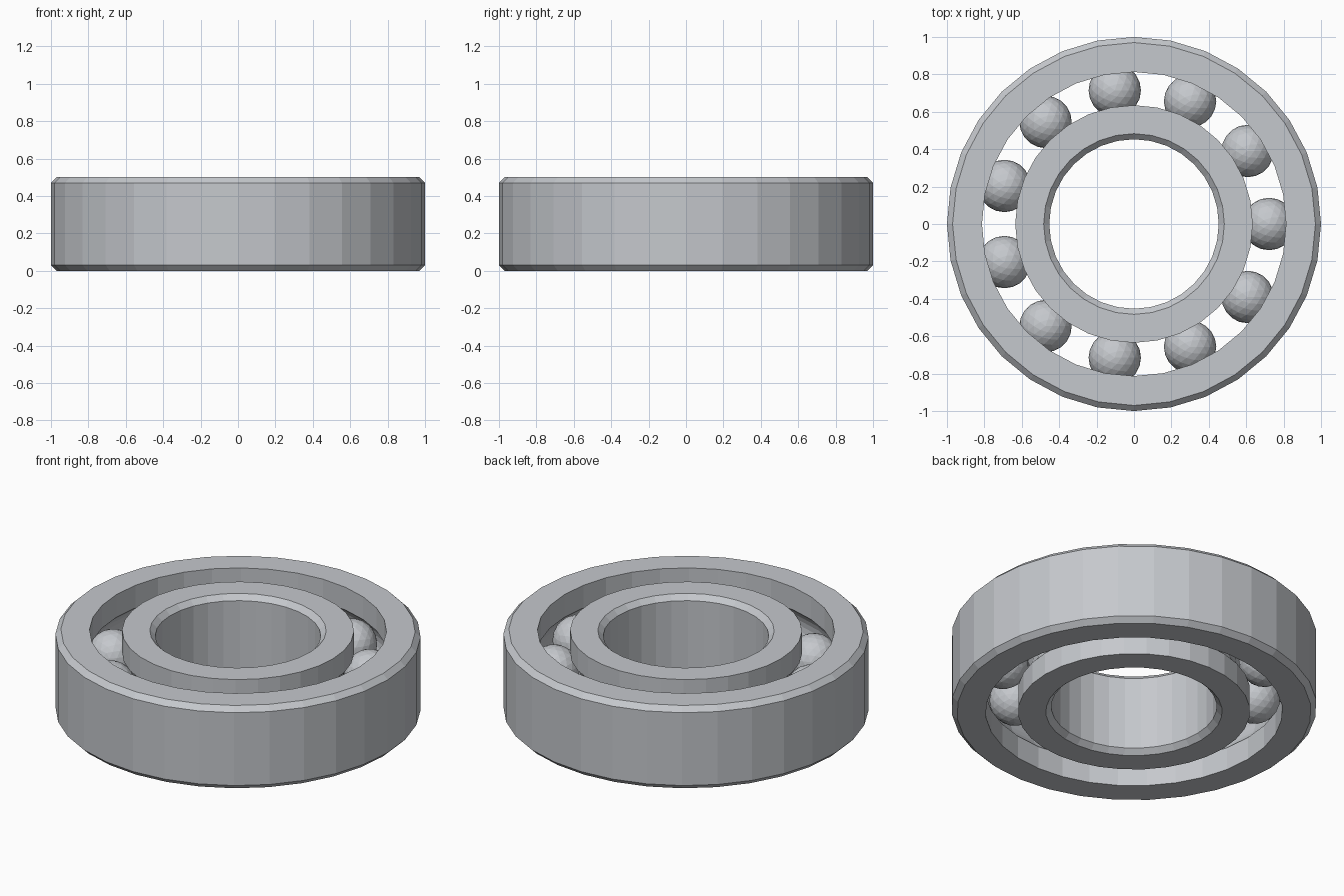
import bpy
import bmesh
import math

SIDES = 32
HEIGHT = 0.5
MID = HEIGHT / 2
BALLS = 11
PITCH = 0.722          # radius of the circle the ball centres lie on
BALL_R = 0.14
GROOVE_R = 0.145
CHAMFER = 0.03

cube = bpy.data.objects.get("Cube")
if cube:
    bpy.data.objects.remove(cube, do_unlink=True)


def make_material(name, rgb):
    mat = bpy.data.materials.new(name)
    mat.use_nodes = True
    colour = (*rgb, 1.0)
    mat.diffuse_color = colour
    mat.node_tree.nodes["Principled BSDF"].inputs["Base Color"].default_value = colour
    return mat


steel = make_material("steel grey", (0.56, 0.58, 0.61))


def add_object(name, bm):
    bmesh.ops.recalc_face_normals(bm, faces=bm.faces)
    mesh = bpy.data.meshes.new(name)
    bm.to_mesh(mesh)
    bm.free()
    mesh.materials.append(steel)
    obj = bpy.data.objects.new(name, mesh)
    bpy.context.collection.objects.link(obj)
    return obj


def make_ring(name, profile):
    """Revolve a closed (radius, z) profile about the z axis."""
    bm = bmesh.new()
    loops = []
    for i in range(SIDES):
        a = math.tau * i / SIDES
        loops.append([bm.verts.new((r * math.cos(a), r * math.sin(a), z))
                      for r, z in profile])
    n = len(profile)
    for i in range(SIDES):
        here, there = loops[i], loops[(i + 1) % SIDES]
        for j in range(n):
            k = (j + 1) % n
            bm.faces.new((here[j], there[j], there[k], here[k]))
    return add_object(name, bm)


def ring_profile(plain_r, race_r, steps=8):
    """Chamfered on the plain wall, with a ball groove in the race wall."""
    side = 1 if race_r > plain_r else -1
    edge = plain_r + side * CHAMFER
    reach = abs(race_r - PITCH)
    half = math.acos(reach / GROOVE_R)
    toward = -side      # the groove bulges from the ball circle into the ring
    groove = []
    for i in range(steps + 1):
        a = -half + 2 * half * i / steps
        groove.append((PITCH + toward * GROOVE_R * math.cos(a),
                       MID + GROOVE_R * math.sin(a)))
    return ([(plain_r, HEIGHT - CHAMFER), (plain_r, CHAMFER), (edge, 0), (race_r, 0)]
            + groove + [(race_r, HEIGHT), (edge, HEIGHT)])


# Rings
make_ring("outer_ring", ring_profile(1.0, 0.813))
make_ring("inner_ring", ring_profile(0.453, 0.635))

# Balls, evenly spaced between the rings
for i in range(BALLS):
    a = math.tau * i / BALLS
    bm = bmesh.new()
    bmesh.ops.create_icosphere(bm, subdivisions=3, radius=BALL_R)
    ball = add_object(f"ball_{i + 1}", bm)
    ball.location = (PITCH * math.cos(a), PITCH * math.sin(a), MID)
